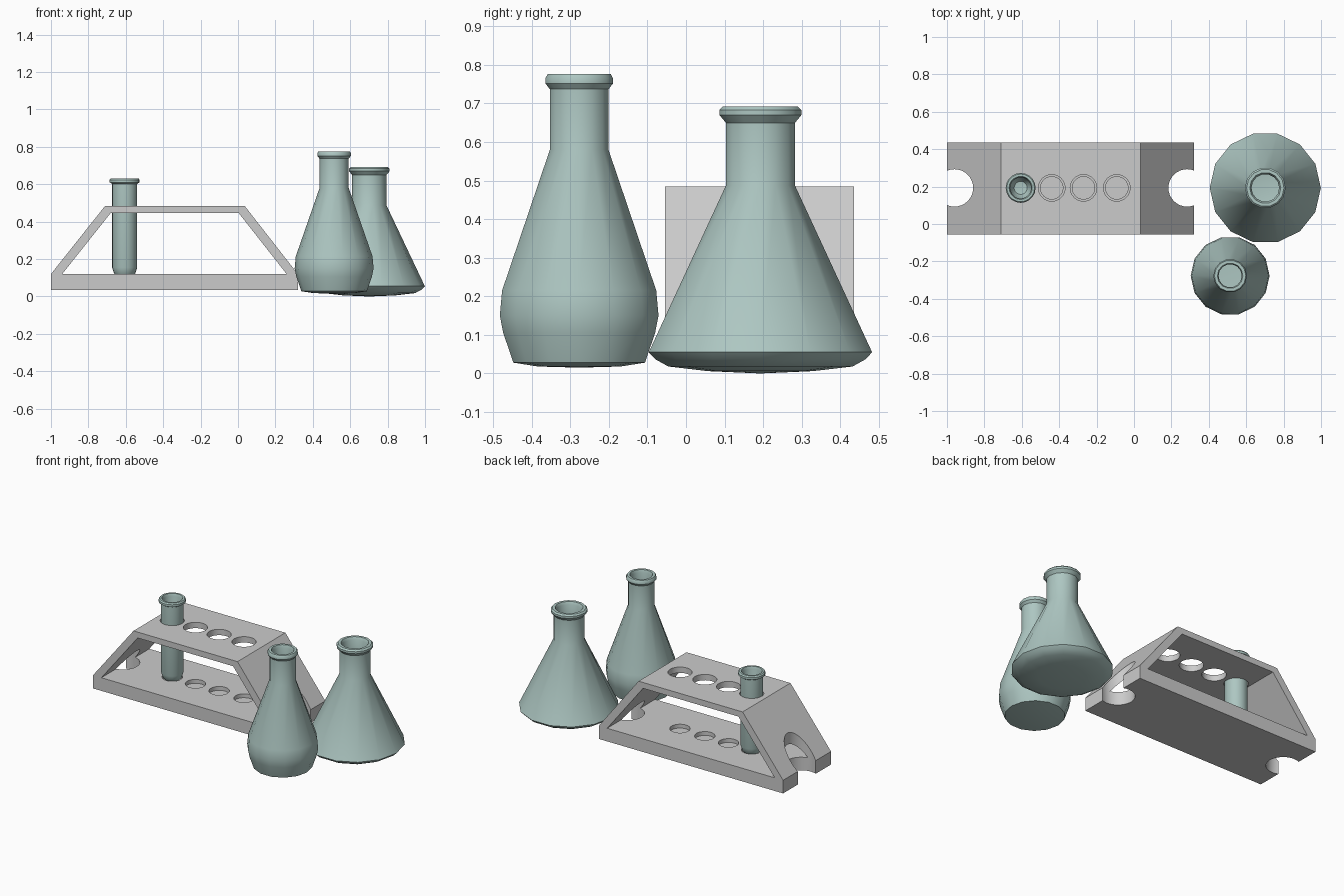
import bpy, bmesh, math

if "Cube" in bpy.data.objects:
    bpy.data.objects.remove(bpy.data.objects["Cube"])

glass = bpy.data.materials.new("pale_green_glass")
glass.diffuse_color = (0.42, 0.57, 0.54, 1)
glass.use_nodes = True
glass.node_tree.nodes["Principled BSDF"].inputs["Base Color"].default_value = glass.diffuse_color


def finish(bm, name):
    bmesh.ops.recalc_face_normals(bm, faces=bm.faces)
    mesh = bpy.data.meshes.new(name)
    bm.to_mesh(mesh)
    bm.free()
    ob = bpy.data.objects.new(name, mesh)
    bpy.context.collection.objects.link(ob)
    return ob


def smooth(ob, angle):
    bpy.ops.object.select_all(action='DESELECT')
    ob.select_set(True)
    bpy.context.view_layer.objects.active = ob
    bpy.ops.object.shade_smooth_by_angle(angle=math.radians(angle))


def lathe(name, centre, profile, sides):
    """Spin an (r, z) profile around a vertical axis."""
    bm = bmesh.new()
    cx, cy = centre
    verts = [bm.verts.new((cx + r, cy, z)) for r, z in profile]
    edges = [bm.edges.new(pair) for pair in zip(verts, verts[1:])]
    bmesh.ops.spin(bm, geom=verts + edges, cent=(cx, cy, 0), axis=(0, 0, 1),
                   angle=2 * math.pi, steps=sides)
    bmesh.ops.remove_doubles(bm, verts=bm.verts, dist=1e-4)
    ob = finish(bm, name)
    ob.data.materials.append(glass)
    smooth(ob, 32)
    return ob


def prism(name, outline, y0, y1):
    """Extrude an (x, z) outline along y."""
    bm = bmesh.new()
    face = bm.faces.new([bm.verts.new((x, y0, z)) for x, z in outline])
    ext = bmesh.ops.extrude_face_region(bm, geom=[face])['geom']
    bmesh.ops.translate(bm, vec=(0, y1 - y0, 0),
                        verts=[v for v in ext if isinstance(v, bmesh.types.BMVert)])
    return finish(bm, name)


def rod(x, y, r, z0, z1):
    bpy.ops.mesh.primitive_cylinder_add(vertices=32, radius=r, depth=z1 - z0,
                                        location=(x, y, (z0 + z1) / 2))
    return bpy.context.object


def cut(target, cutter):
    mod = target.modifiers.new("cut", 'BOOLEAN')
    mod.operation, mod.solver, mod.object = 'DIFFERENCE', 'EXACT', cutter
    bpy.context.view_layer.objects.active = target
    bpy.ops.object.modifier_apply(modifier=mod.name)
    bpy.data.objects.remove(cutter)


# Rack: trapezoid block with an open window
MID = 0.193
rack = prism("test_tube_rack", [(-1, 0.035), (-1, 0.12), (-0.71, 0.485),
                                (0.035, 0.485), (0.32, 0.12), (0.32, 0.035)], -0.055, 0.435)
cut(rack, prism("window_cutter", [(-0.94, 0.12), (-0.68, 0.447),
                                  (0.003, 0.447), (0.26, 0.12)], -0.2, 0.6))

# Round finger notches at both ends
for x in (-0.96, 0.284):
    cut(rack, rod(x, MID, 0.1, -0.1, 0.44))

# Tube holes in the shelf and shallow seats in the base
tube_x = -0.606
for x in (tube_x, -0.44, -0.27, -0.092):
    cut(rack, rod(x, MID, 0.071, 0.4, 0.6))
    cut(rack, rod(x, MID, 0.06, 0.095, 0.2))
smooth(rack, 25)

# Test tube standing in the first hole
lathe("test_tube", (tube_x, MID),
      [(0, 0.098), (0.04, 0.103), (0.056, 0.122), (0.067, 0.155), (0.067, 0.602),
       (0.08, 0.61), (0.08, 0.624), (0.074, 0.632), (0.062, 0.632), (0.056, 0.615),
       (0.056, 0.155), (0.035, 0.12), (0, 0.115)], 20)

# Conical flask with a wide base
lathe("conical_flask", (0.702, MID),
      [(0, 0), (0.14, 0.006), (0.245, 0.018), (0.28, 0.037), (0.297, 0.055), (0.092, 0.487),
       (0.092, 0.65), (0.109, 0.67), (0.109, 0.683), (0.1, 0.692), (0.083, 0.692),
       (0.074, 0.675), (0.074, 0.487), (0.27, 0.06), (0.23, 0.035), (0, 0.02)], 14)

# Tall flask with a bulging base
lathe("tall_flask", (0.514, -0.277),
      [(0, 0.015), (0.11, 0.018), (0.175, 0.028), (0.202, 0.105), (0.211, 0.15),
       (0.205, 0.215), (0.078, 0.58), (0.078, 0.737), (0.09, 0.752), (0.09, 0.765),
       (0.084, 0.776), (0.068, 0.776), (0.062, 0.758), (0.062, 0.58), (0.188, 0.21),
       (0.193, 0.15), (0.162, 0.045), (0, 0.034)], 14)
